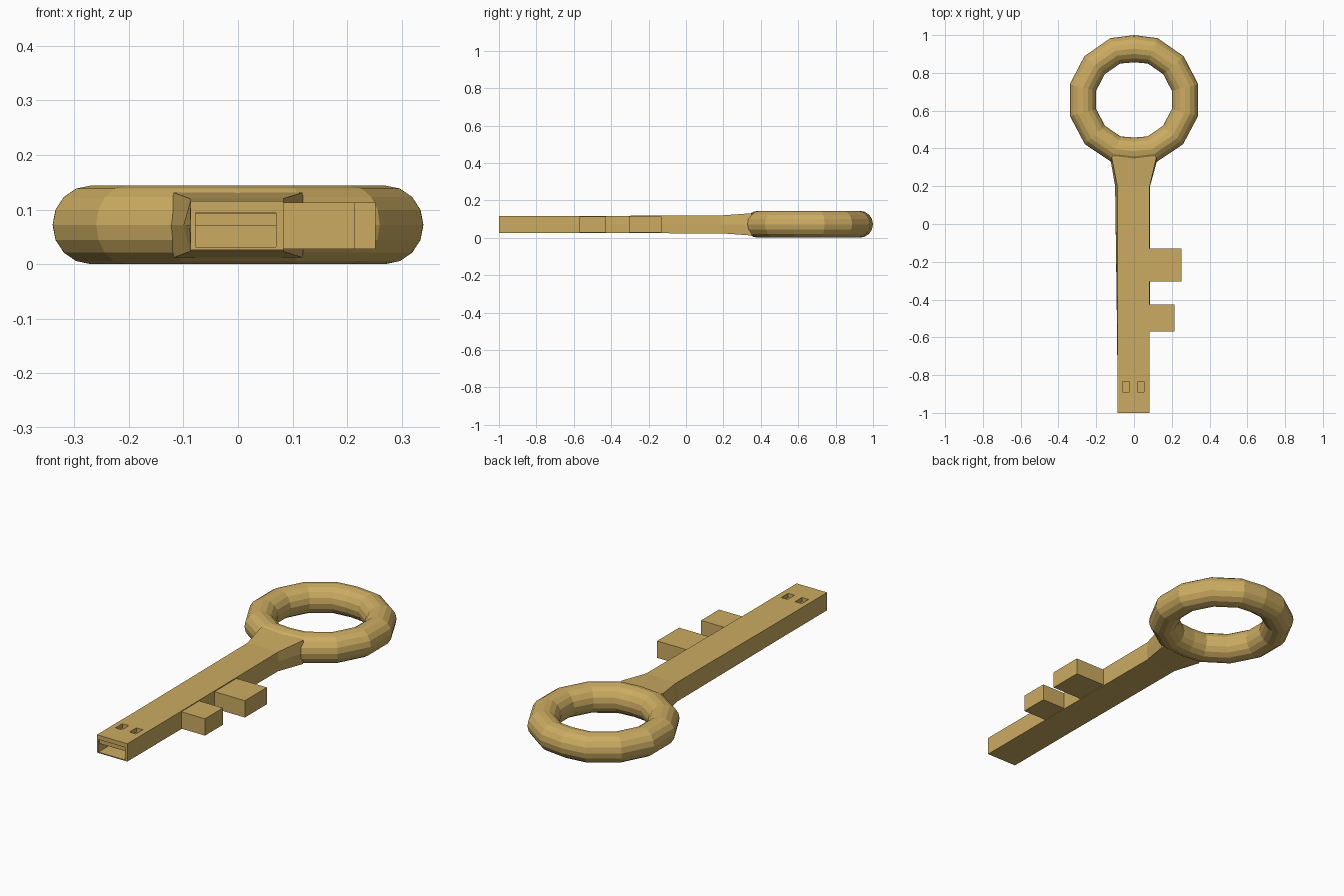
import bpy, bmesh
from math import sin, cos, tau, radians
from mathutils import Vector

if "Cube" in bpy.data.objects:
    bpy.data.objects.remove(bpy.data.objects["Cube"])

brass = bpy.data.materials.new("brass")
brass.diffuse_color = (0.60, 0.41, 0.12, 1)
brass.use_nodes = True
brass.node_tree.nodes["Principled BSDF"].inputs["Base Color"].default_value = brass.diffuse_color


def loft(name, rings, closed=False):
    """Skin a list of cross-sections; cap the ends unless closed."""
    bm = bmesh.new()
    rows = [[bm.verts.new(p) for p in ring] for ring in rings]
    n = len(rows[0])
    for i in range(len(rows) if closed else len(rows) - 1):
        a, b = rows[i], rows[(i + 1) % len(rows)]
        for j in range(n):
            k = (j + 1) % n
            bm.faces.new((a[j], a[k], b[k], b[j]))
    if not closed:
        bm.faces.new(rows[0])
        bm.faces.new(rows[-1])
    bmesh.ops.recalc_face_normals(bm, faces=bm.faces)
    me = bpy.data.meshes.new(name)
    bm.to_mesh(me)
    bm.free()
    me.materials.append(brass)
    ob = bpy.data.objects.new(name, me)
    bpy.context.collection.objects.link(ob)
    return ob


def box(name, x, y, z):
    return loft(name, [[(x[0], v, z[0]), (x[1], v, z[0]),
                        (x[1], v, z[1]), (x[0], v, z[1])] for v in y])


def cut(target, cutter):
    mod = target.modifiers.new("cut", 'BOOLEAN')
    mod.operation, mod.solver, mod.object = 'DIFFERENCE', 'EXACT', cutter
    bpy.context.view_layer.objects.active = target
    bpy.ops.object.modifier_apply(modifier=mod.name)
    bpy.data.objects.remove(cutter)


# Ring handle: faceted tube, 14 uneven segments
right = [90, 69, 41.3, 13.7, -14, -42, -70, -90]
angles = right + [180 - a for a in right[-2:0:-1]]
SIDES, TUBE, MID = 16, 0.072, 0.075
rings = []
for a in angles:
    major = 0.271 if abs(a % 180 - 90) < 1 else 0.278
    c, s = cos(radians(a)), sin(radians(a))
    ring = []
    for j in range(SIDES):
        t = tau * j / SIDES
        r = major + TUBE * cos(t)
        ring.append((r * c, 0.657 + r * s, MID + TUBE * sin(t)))
    rings.append(ring)
loft("ring_handle", rings, closed=True)


# Shaft: six-sided section, flaring into the ring
def section(y, left, left_mid, right, right_mid, z0, z1):
    m = (z0 + z1) / 2
    return [(left, y, z0), (right, y, z0), (right_mid, y, m),
            (right, y, z1), (left, y, z1), (left_mid, y, m)]


shaft = loft("shaft", [
    section(-1.0, -0.087, -0.0871, 0.083, 0.0831, 0.029, 0.119),
    section(-0.63, -0.087, -0.089, 0.083, 0.0831, 0.029, 0.119),
    section(0.2, -0.088, -0.100, 0.083, 0.085, 0.026, 0.123),
    section(0.35, -0.118, -0.126, 0.118, 0.126, 0.015, 0.134),
    section(0.37, -0.105, -0.110, 0.105, 0.110, 0.015, 0.134),
])

# Hollow plug end with two small windows on top
cut(shaft, box("socket_cutter", (-0.078, 0.070), (-1.1, -0.75), (0.034, 0.097)))
for x in (-0.060, 0.018):
    cut(shaft, box("window_cutter", (x, x + 0.036), (-0.89, -0.835), (0.09, 0.2)))
box("socket_tongue", (-0.078, 0.070), (-0.99, -0.75), (0.073, 0.096))

# Key teeth
box("large_tooth", (0.07, 0.252), (-0.305, -0.13), (0.031, 0.116))
box("small_tooth", (0.07, 0.215), (-0.57, -0.427), (0.031, 0.116))

# Rest on the ground plane
for ob in bpy.context.collection.objects:
    ob.location.z = -(MID - TUBE)
